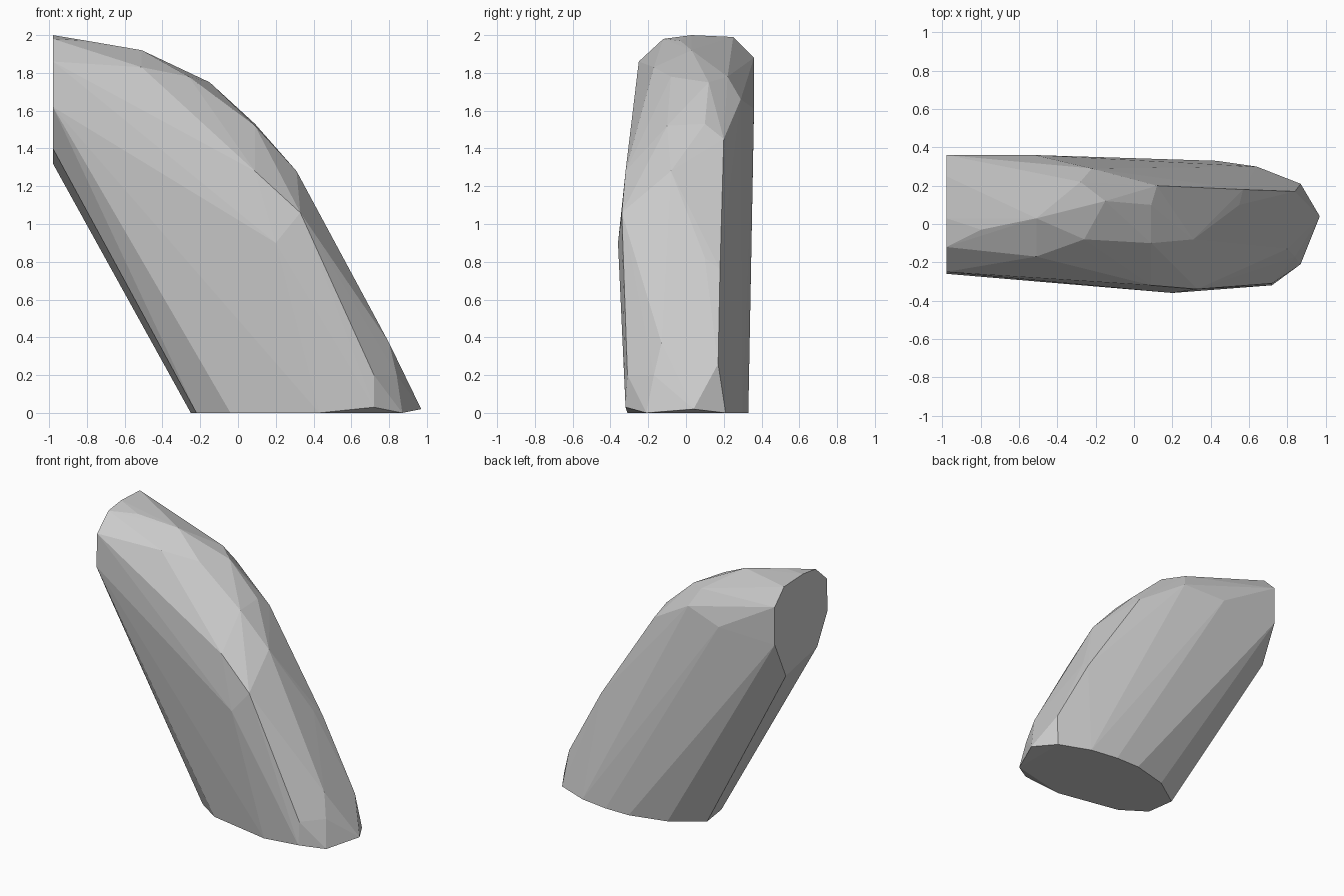
import bpy
import bmesh
import math

# Remove the default cube only
default_cube = bpy.data.objects.get("Cube")
if default_cube is not None:
    bpy.data.objects.remove(default_cube, do_unlink=True)


def make_material(name, colour):
    material = bpy.data.materials.new(name)
    material.use_nodes = True
    material.diffuse_color = colour
    shader = material.node_tree.nodes["Principled BSDF"]
    shader.inputs["Base Color"].default_value = colour
    return material


def convex_block(name, points, material):
    """Wrap a convex faceted skin around the given points."""
    bm = bmesh.new()
    for point in points:
        bm.verts.new(point)
    hull = bmesh.ops.convex_hull(bm, input=bm.verts[:])
    leftover = set(hull["geom_interior"]) | set(hull["geom_unused"])
    loose = [item for item in leftover if isinstance(item, bmesh.types.BMVert)]
    bmesh.ops.delete(bm, geom=loose, context="VERTS")
    # Merge the triangles of the flat cut ends into single faces
    bmesh.ops.dissolve_limit(bm, angle_limit=math.radians(0.5),
                             verts=bm.verts[:], edges=bm.edges[:])
    bmesh.ops.recalc_face_normals(bm, faces=bm.faces[:])
    mesh = bpy.data.meshes.new(name)
    bm.to_mesh(mesh)
    bm.free()
    mesh.materials.append(material)
    block = bpy.data.objects.new(name, mesh)
    bpy.context.collection.objects.link(block)
    return block


# Upright cut end, as (y, z) outline
CUT_X = -0.98
cut_end = [(.36, 1.88), (.25, 1.99), (.03, 2), (-.12, 1.98), (-.25, 1.86),
           (-.26, 1.62), (-.14, 1.4), (.23, 1.32), (.36, 1.6)]

# Flat base, as (x, y) outline
base = [(.87, -.21), (.87, .21), (.64, .3), (.43, .33), (.24, .33), (-.03, .26),
        (-.25, .11), (-.22, -.1), (-.04, -.22), (.43, -.31)]

# Rounded crest running from the cut end down to the toe
crest = [(-.8, -.03, 1.97), (-.51, .03, 1.92), (-.15, .12, 1.75),
         (.09, .1, 1.53), (.09, -.1, 1.52), (.31, -.08, 1.28),
         (.55, .1, .82), (.8, -.13, .37), (.97, .04, .02)]

# Front shoulder and cheek
front_side = [(-.51, -.17, 1.83), (-.26, -.08, 1.78), (.09, -.32, 1.28),
              (.33, -.34, 1.06), (.2, -.36, .9), (.72, -.32, .03),
              (.72, -.31, .2), (.84, -.17, .2)]

# Back shoulder and cheek
back_side = [(-.28, .22, 1.78), (-.22, .29, 1.66), (-.52, .36, 1.61),
             (.12, .2, 1.45), (.57, .18, .76), (.84, .17, .26)]

points = [(CUT_X, y, z) for y, z in cut_end]
points += [(x, y, 0) for x, y in base]
points += crest + front_side + back_side

stone_grey = make_material("stone grey", (.6, .6, .6, 1))
convex_block("slanted_faceted_block", points, stone_grey)
